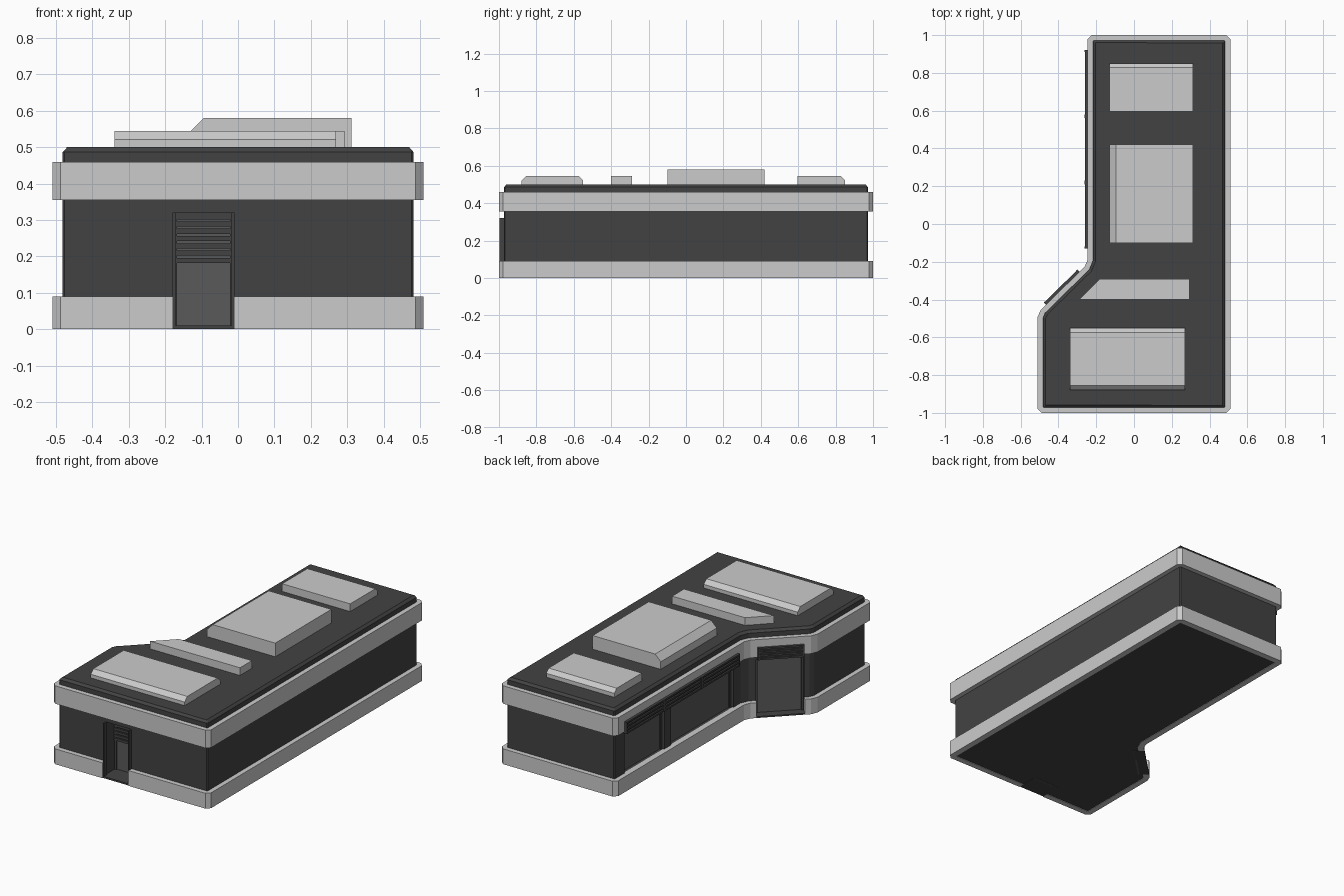
import bpy, bmesh
from math import atan2
from mathutils import Vector, Matrix

if "Cube" in bpy.data.objects:
    bpy.data.objects.remove(bpy.data.objects["Cube"])


def material(name, v):
    m = bpy.data.materials.new(name)
    m.diffuse_color = (v, v, v, 1)
    m.use_nodes = True
    m.node_tree.nodes["Principled BSDF"].inputs["Base Color"].default_value = m.diffuse_color
    return m


DARK = material("dark_wall", 0.055)
PANE = material("door_panel", 0.10)


def chamfer(pts, c):
    """Cut every corner of a 2D outline by c."""
    out = []
    for i, p in enumerate(pts):
        p = Vector(p)
        for q in (pts[i - 1], pts[(i + 1) % len(pts)]):
            out.append(p + (Vector(q) - p).normalized() * c)
    return out


def inset(pts, d):
    """Offset a counter-clockwise 2D outline inwards by d."""
    out = []
    for i, p in enumerate(pts):
        a = (p - pts[i - 1]).normalized()
        b = (pts[(i + 1) % len(pts)] - p).normalized()
        na, nb = Vector((-a.y, a.x)), Vector((-b.y, b.x))
        out.append(p + (na + nb) * d / (1 + na.dot(nb)))
    return out


def loft(name, loops, mat=None, ring=False, matrix=None):
    """Join stacked loops of 3D points; cap the ends, or close into a ring."""
    bm = bmesh.new()
    rows = [[bm.verts.new(p) for p in loop] for loop in loops]
    n = len(rows[0])
    for a, b in zip(rows, rows[1:] + (rows[:1] if ring else [])):
        for i in range(n):
            j = (i + 1) % n
            bm.faces.new((a[i], a[j], b[j], b[i]))
    if not ring:
        bm.faces.new(rows[0][::-1])
        bm.faces.new(rows[-1])
    bmesh.ops.recalc_face_normals(bm, faces=bm.faces)
    me = bpy.data.meshes.new(name)
    bm.to_mesh(me)
    bm.free()
    ob = bpy.data.objects.new(name, me)
    bpy.context.collection.objects.link(ob)
    if mat:
        me.materials.append(mat)
    if matrix:
        me.transform(matrix)
    return ob


def at(pts, z):
    return [(p[0], p[1], z) for p in pts]


def box(name, x, y, z, mat=None, matrix=None):
    r = [(x[0], y[0]), (x[1], y[0]), (x[1], y[1]), (x[0], y[1])]
    return loft(name, [at(r, z[0]), at(r, z[1])], mat, matrix=matrix)


def cut(targets, cutter):
    cutter.hide_render = True
    for ob in targets:
        m = ob.modifiers.new("opening", 'BOOLEAN')
        m.operation, m.object, m.solver = 'DIFFERENCE', cutter, 'EXACT'
        bpy.context.view_layer.objects.active = ob
        bpy.ops.object.modifier_apply(modifier=m.name)
    bpy.data.objects.remove(cutter)


# Footprint shared by walls and bands
A, B = Vector((-.51, -.47)), Vector((-.245, -.21))
outer = chamfer([(-.51, -1), (.51, -1), (.51, 1), (-.245, 1), tuple(B), tuple(A)], .022)
wall = inset(outer, .028)

core = loft("walls_and_roof", [at(wall, .003), at(wall, .487), at(inset(wall, .014), .5)], DARK)


def band(name, z0, z1):
    inner = inset(outer, .034)
    return loft(name, [at(outer, z0), at(outer, z1), at(inner, z1), at(inner, z0)], ring=True)


lower = band("lower_band", 0, .09)
upper = band("upper_band", .355, .46)


# Local facade frames: x runs along the wall, -y points outwards
def facade(start, end):
    d = Vector(end) - Vector(start)
    return Matrix.Translation((*start, 0)) @ Matrix.Rotation(atan2(d.y, d.x), 4, 'Z')


side = facade((-.245, 1), (-.245, -.21))
diag = facade(B, A)
front = facade((-.51, -1), (.51, -1))


def framed_panel(name, x, y, z, matrix):
    """Recessed panel with a border frame."""
    box(name, x, (y, y + .01), z, PANE, matrix)
    t = .012
    for k, (fx, fz) in enumerate([((x[0], x[0] + t), z), ((x[1] - t, x[1]), z),
                                  (x, (z[1] - t, z[1]))]):
        box(f"{name}_frame_{k}", fx, (y - .008, y + .002), fz, DARK, matrix)


# Side windows
for i, x in enumerate([(.12, .49), (.55, 1.13)]):
    cut([core], box("cutter", x, (-.1, .06), (.088, .335), matrix=side))
    framed_panel(f"side_window_{i}", x, .052, (.088, .335), side)

# Diagonal corner door
L = (A - B).length
dx = (L / 2 - .13, L / 2 + .13)
cut([core, lower], box("cutter", dx, (-.1, .06), (-.1, .33), matrix=diag))
framed_panel("corner_door", dx, .052, (0, .33), diag)
box("corner_door_sill", dx, (0, .06), (0, .008), DARK, diag)

# Front entrance with shutter slats
fx = (.33, .50)
cut([core, lower], box("cutter", fx, (-.1, .13), (-.1, .32), matrix=front))
framed_panel("front_door", fx, .12, (0, .32), front)
box("front_door_sill", fx, (.004, .13), (0, .01), DARK, front)
for i in range(7):
    z = .182 + i * .02
    box(f"front_shutter_slat_{i}", fx, (.108, .122), (z, z + .014), DARK, front)
for i, x in enumerate([fx[0], fx[1] - .008]):
    box(f"front_door_jamb_{i}", (x, x + .008), (.004, .03), (0, .32), DARK, front)


# Grilles along the bottom of the upper band
def grille(name, x0, x1, matrix, modules):
    z0, z1 = .345, .415
    box(name + "_back", (x0, x1), (-.006, .03), (z0, z1), DARK, matrix)
    w = (x1 - x0) / modules
    for m in range(modules):
        a, b = x0 + m * w, x0 + (m + 1) * w
        for k, x in enumerate((a, b - .01)):
            box(f"{name}_post_{m}_{k}", (x, x + .01), (-.016, 0), (z0, z1), DARK, matrix)
        for k in range(4):
            z = z0 + k * (z1 - z0 - .01) / 3
            box(f"{name}_rail_{m}_{k}", (a, b), (-.015, 0), (z, z + .01), DARK, matrix)


grille("side_grille", .08, 1.13, side, 3)
grille("corner_grille", L / 2 - .125, L / 2 + .125, diag, 1)


# Rooftop units
def roof_unit(name, x, y, z1, c, x0=0, y0=0, y1=0):
    """Block whose top edges on flagged sides are chamfered by c."""
    def r(k):
        return [(x[0] + x0 * k, y[0] + y0 * k), (x[1], y[0] + y0 * k),
                (x[1], y[1] - y1 * k), (x[0] + x0 * k, y[1] - y1 * k)]
    loft(name, [at(r(0), .495), at(r(0), z1 - c), at(r(c), z1)])


roof_unit("roof_unit_front", (-.34, .27), (-.88, -.55), .545, .024, y0=1, y1=1)
roof_unit("roof_unit_main", (-.13, .312), (-.10, .42), .58, .036, x0=1)
roof_unit("roof_unit_back", (-.13, .312), (.595, .85), .545, .022, y1=1)
strip = [(-.29, -.40), (.293, -.40), (.293, -.29), (-.18, -.29)]
loft("roof_strip", [at(strip, .495), at(strip, .545)])
